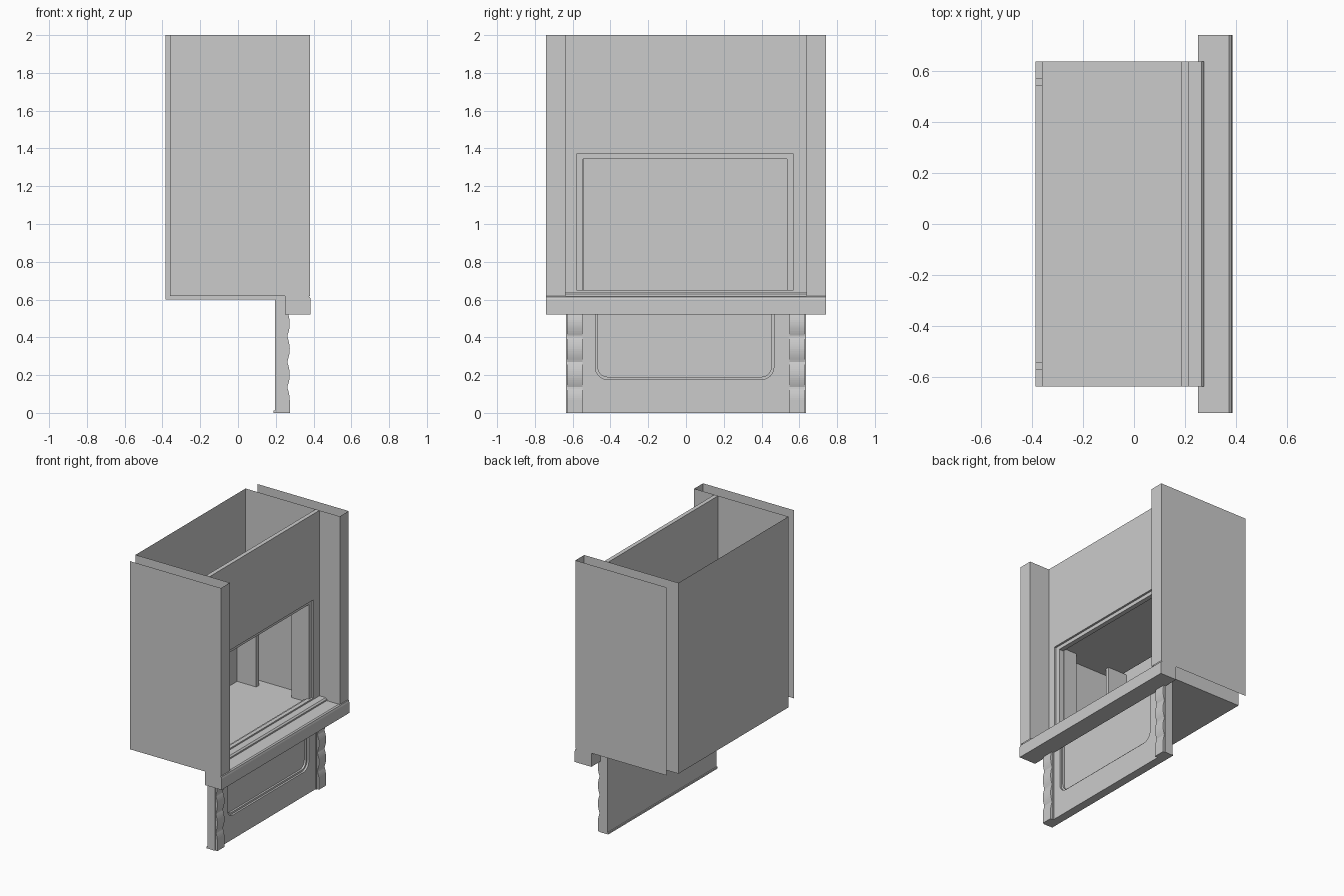
import bpy, bmesh, math

if "Cube" in bpy.data.objects:
    bpy.data.objects.remove(bpy.data.objects["Cube"])


def finish(name, bm):
    bmesh.ops.recalc_face_normals(bm, faces=bm.faces[:])
    me = bpy.data.meshes.new(name)
    bm.to_mesh(me)
    bm.free()
    ob = bpy.data.objects.new(name, me)
    bpy.context.collection.objects.link(ob)
    return ob


def box(name, x0, x1, y0, y1, z0, z1):
    bm = bmesh.new()
    bmesh.ops.create_cube(bm, size=1)
    for v in bm.verts:
        v.co = ((x0 + x1) / 2 + v.co.x * (x1 - x0),
                (y0 + y1) / 2 + v.co.y * (y1 - y0),
                (z0 + z1) / 2 + v.co.z * (z1 - z0))
    return finish(name, bm)


def prism(name, pts, axis, a, b):
    """Extrude a profile: axis 'x' takes (y, z) points, axis 'y' takes (x, z)."""
    bm = bmesh.new()
    at = (lambda p, t: (t, p[0], p[1])) if axis == 'x' else (lambda p, t: (p[0], t, p[1]))
    f = bm.faces.new([bm.verts.new(at(p, a)) for p in pts])
    r = bmesh.ops.extrude_face_region(bm, geom=[f])
    d = (b - a, 0, 0) if axis == 'x' else (0, b - a, 0)
    bmesh.ops.translate(bm, vec=d, verts=[v for v in r['geom'] if isinstance(v, bmesh.types.BMVert)])
    return finish(name, bm)


def sheet(name, pts, z0, z1):
    bm = bmesh.new()
    cols = [(bm.verts.new((x, y, z0)), bm.verts.new((x, y, z1))) for x, y in pts]
    for p, q in zip(cols, cols[1:]):
        bm.faces.new((p[0], q[0], q[1], p[1]))
    return finish(name, bm)


# outer shell: side panels fold round the corner posts into the body walls
half = [(-0.36, 0.74), (0.38, 0.74), (0.38, 0.637), (-0.385, 0.637)]
sheet("outer_shell", half + [(x, -y) for x, y in reversed(half)], 0.62, 2.0)
box("floor_slab", -0.385, 0.255, -0.637, 0.637, 0.60, 0.622)

# front wall with the window opening
L, R, TOP = -0.58, 0.57, 1.37
prism("front_wall", [(-0.637, 0.62), (L, 0.62), (L, TOP), (R, TOP), (R, 0.62),
                     (0.637, 0.62), (0.637, 2), (-0.637, 2)], 'x', 0.185, 0.215)

# window frame, set back in the opening
prism("window_frame", [(L, 0.62), (L + 0.035, 0.62), (L + 0.035, TOP - 0.027),
                       (R - 0.035, TOP - 0.027), (R - 0.035, 0.62), (R, 0.62),
                       (R, TOP), (L, TOP)], 'x', 0.165, 0.2)

# stepped sill
prism("window_sill", [(0.165, 0.62), (0.165, 0.64), (0.185, 0.64), (0.185, 0.65),
                      (0.215, 0.65), (0.215, 0.64), (0.265, 0.64), (0.275, 0.63),
                      (0.275, 0.60), (0.2, 0.60)], 'y', -0.637, 0.637)

# inner room: ceiling and side walls with a doorway on each side
box("ceiling", -0.36, 0.185, -0.637, 0.637, 1.36, 1.37)
for s, side in ((1, "far"), (-1, "near")):
    y0, y1 = sorted((s * 0.54, s * 0.57))
    box("inner_wall_back_" + side, -0.385, -0.23, y0, y1, 0.62, 1.36)
    box("inner_wall_front_" + side, 0.055, 0.165, y0, y1, 0.62, 1.36)

# counter with a softened front edge
prism("counter", [(0.25, 0.52), (0.385, 0.52), (0.385, 0.60), (0.381, 0.613),
                  (0.372, 0.62), (0.25, 0.62)], 'y', -0.74, 0.74)


# lower front panel with a round-cornered recess
def recess_layer(name, inset, x0, x1):
    l, r, b, rad = -0.48 + inset, 0.465 - inset, 0.177 + inset, 0.065 - inset
    arc = []
    for cy, a0 in ((l + rad, 180), (r - rad, 270)):
        for i in range(9):
            a = math.radians(a0 + i * 90 / 8)
            arc.append((cy + rad * math.cos(a), b + rad + rad * math.sin(a)))
    pts = [(-0.634, 0.6), (-0.634, 0.004), (0.634, 0.004), (0.634, 0.6), (r, 0.6)]
    prism(name, pts + arc[::-1] + [(l, 0.6)], 'x', x0, x1)


box("lower_panel", 0.195, 0.222, -0.634, 0.634, 0.0, 0.6)
recess_layer("panel_trim_inner", 0.014, 0.222, 0.236)
recess_layer("panel_trim_outer", 0.0, 0.236, 0.25)
box("base_strip", 0.187, 0.25, -0.634, 0.634, 0.0, 0.012)

# scalloped pilasters
wave = [(0.22, 0.0), (0.274, 0.0), (0.274, 0.0675)]
for i in range(1, 41):
    z = 0.0675 + i * (0.54 - 0.0675) / 40
    wave.append((0.26 + 0.014 * abs(math.sin(math.pi * z / 0.135)) ** 0.9, z))
wave.append((0.22, 0.54))
for s, side in ((1, "far"), (-1, "near")):
    a, b = sorted((s * 0.63, s * 0.548))
    prism("pilaster_" + side, wave, 'y', a, b)
    a, b = sorted((s * 0.635, s * 0.54))
    box("pilaster_backing_" + side, 0.22, 0.257, a, b, 0.0, 0.54)
